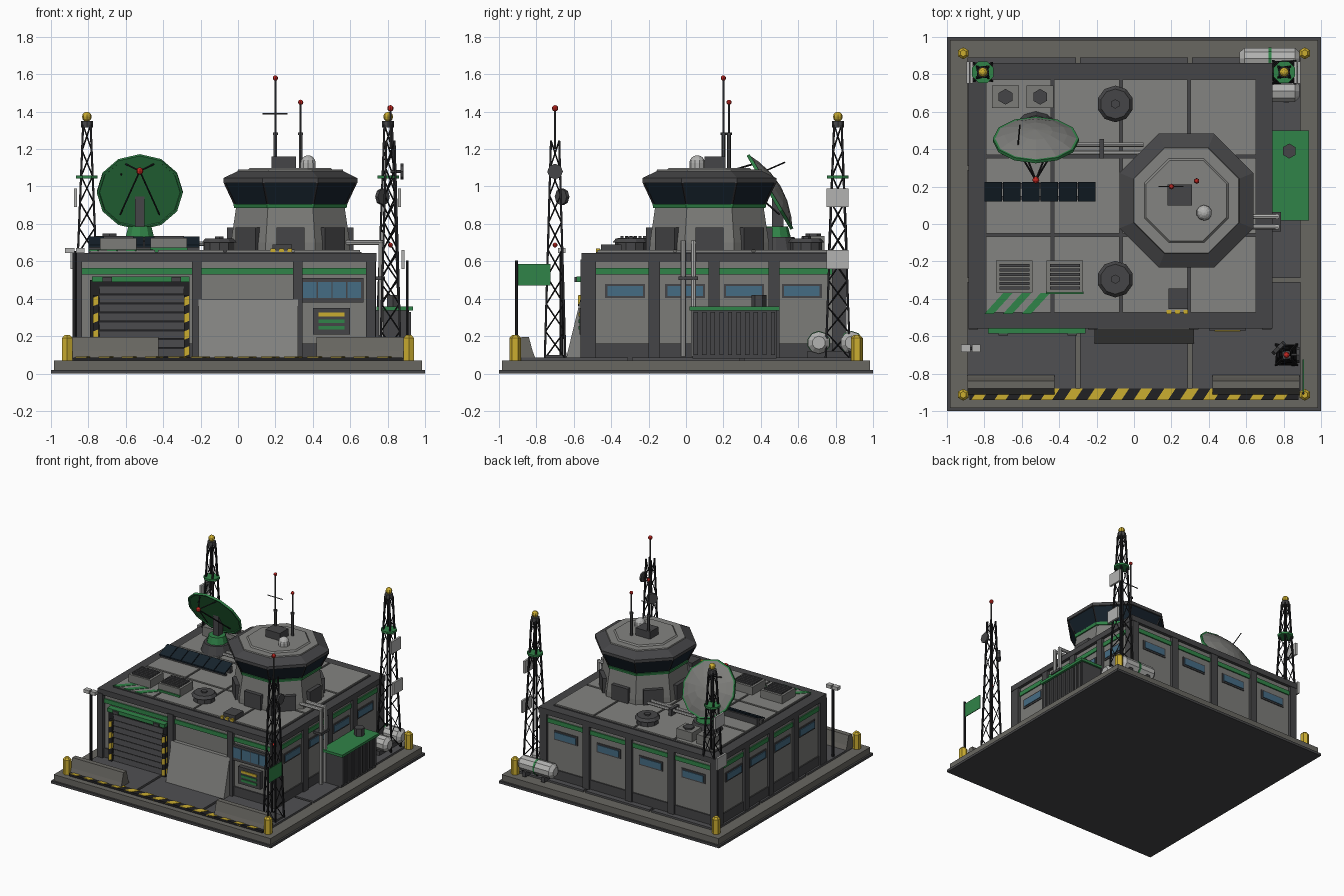
import bpy, bmesh
from math import sin, cos, pi, radians
from mathutils import Vector, Matrix

if "Cube" in bpy.data.objects:
    bpy.data.objects.remove(bpy.data.objects["Cube"])

COL = dict(wall=(.2, .2, .19), light=(.45, .45, .44), roof=(.23, .23, .22), dark=(.06, .06, .063),
           black=(.015, .015, .017), conc=(.14, .135, .12), yard=(.08, .08, .085), green=(.03, .23, .065),
           yellow=(.6, .42, .03), red=(.55, .02, .015), navy=(.008, .016, .025), blue=(.06, .15, .23))
MATS = {}
for k, c in COL.items():
    MATS[k] = bpy.data.materials.new(k)
    MATS[k].diffuse_color = (*c, 1)
PARTS = []


class Part:
    def __init__(self, name, mat):
        self.name, self.mat, self.bm = name, mat, bmesh.new()
        PARTS.append(self)

    def box(self, x0, x1, y0, y1, z0, z1, m=Matrix()):
        t = Matrix.Translation(((x0 + x1) / 2, (y0 + y1) / 2, (z0 + z1) / 2))
        bmesh.ops.create_cube(self.bm, size=1, matrix=m @ t @ Matrix.Diagonal((x1 - x0, y1 - y0, z1 - z0, 1)))
        return self

    def tube(self, p, q, r, r2=None, n=6, turn=0):
        p, q = Vector(p), Vector(q)
        rot = (q - p).to_track_quat('Z', 'Y').to_matrix().to_4x4() @ Matrix.Rotation(radians(turn), 4, 'Z')
        bmesh.ops.create_cone(self.bm, cap_ends=True, segments=n, radius1=r, radius2=r if r2 is None else r2,
                              depth=(q - p).length, matrix=Matrix.Translation((p + q) / 2) @ rot)
        return self

    def ball(self, p, r, u=8, v=6):
        bmesh.ops.create_uvsphere(self.bm, u_segments=u, v_segments=v, radius=r, matrix=Matrix.Translation(p))
        return self

    def poly(self, pts, vec):
        a = [self.bm.verts.new(p) for p in pts]
        b = [self.bm.verts.new(Vector(p) + Vector(vec)) for p in pts]
        self.bm.faces.new(a)
        self.bm.faces.new(b[::-1])
        for i in range(len(a)):
            j = (i + 1) % len(a)
            self.bm.faces.new((a[i], b[i], b[j], a[j]))
        return self

    def lathe(self, prof, n, m, turn=0):
        rings = [[self.bm.verts.new(m @ Vector((r * cos(2 * pi * i / n + turn), r * sin(2 * pi * i / n + turn), z)))
                  for i in range(n)] for r, z in prof]
        for a, b in zip(rings, rings[1:]):
            for i in range(n):
                self.bm.faces.new((a[i], a[(i + 1) % n], b[(i + 1) % n], b[i]))
        self.bm.faces.new(rings[0])
        self.bm.faces.new(rings[-1])
        return self

    def done(self):
        bmesh.ops.recalc_face_normals(self.bm, faces=self.bm.faces)
        me = bpy.data.meshes.new(self.name)
        self.bm.to_mesh(me)
        me.materials.append(MATS[self.mat])
        bpy.context.collection.objects.link(bpy.data.objects.new(self.name, me))


# Base and yard slabs
Part('base_plate', 'dark').box(-1, 1, -1, 1, 0, .02)
Part('base_curb', 'conc').box(-.985, .985, -.985, .985, .02, .07)
yard = Part('yard_slabs', 'yard')
for i in range(3):
    for j in range(3):
        x, y = -.89 + i * .6, -.89 + j * .6
        yard.box(x, x + .58, y, y + .58, .065, .085)
strip = Part('hazard_strip', 'black').box(-.88, .88, -.94, -.88, .07, .087)
hz = Part('hazard_stripes', 'yellow')
for i in range(14):
    x = -.87 + i * .124
    hz.poly([(x, -.94, .075), (x + .06, -.94, .075), (x + .1, -.88, .075), (x + .04, -.88, .075)], (0, 0, .015))

# Main building
Part('building_walls', 'wall').box(-.865, .715, -.535, .835, .07, .62)
Part('wall_plinth', 'dark').box(-.875, .725, -.545, .845, .07, .16)
Part('green_band', 'green').box(-.874, .724, -.544, .844, .53, .565)
Part('parapet', 'dark').box(-.885, .74, -.56, .86, .6, .645)
tiles = Part('roof_panels', 'roof')
for i in range(4):
    for j in range(3):
        x, y = -.8 + i * .365, -.48 + j * .42
        tiles.box(x + .008, x + .357, y + .008, y + .412, .64, .66)
Part('roof_seams', 'dark').box(-.8, .66, -.48, .78, .64, .65)
pil = Part('pilasters', 'dark')
frames, panes = Part('window_frames', 'dark'), Part('window_panes', 'blue')
for x in (-.86, -.22, .32, .71):
    pil.box(x - .025, x + .025, -.565, -.5, .08, .61)
for y in (-.51, -.17, .15, .47, .81):
    pil.box(-.885, -.84, y - .03, y + .03, .08, .61).box(.69, .737, y - .03, y + .03, .08, .61)
for x in (-.85, -.46, -.075, .31, .7):
    pil.box(x - .03, x + .03, .8, .857, .08, .61)
for k, s in ((frames, .012), (panes, 0)):
    d = .872 + (0 if s else .006)
    for y in (-.325, -.005, .31, .62):
        a = (y - .095 - s, y + .095 + s, .415 - s, .468 + s)
        k.box(-d, -.8, *a).box(.65, d - .15, *a)
    for x in (-.655, -.27, .115, .505):
        k.box(x - .095 - s, x + .095 + s, .78, d - .03, .415 - s, .468 + s)

# Garage door
Part('door_recess', 'black').box(-.79, -.26, -.55, -.5, .08, .5)
slats = Part('door_slats', 'dark')
for i in range(8):
    z = .09 + i * .048
    slats.poly([(-.74, -.55, z), (-.74, -.565, z), (-.74, -.555, z + .04), (-.74, -.545, z + .04)], (.45, 0, 0))
Part('door_posts', 'black').box(-.775, -.745, -.575, -.53, .085, .42).box(-.29, -.26, -.575, -.53, .085, .42)
ps = Part('door_post_stripes', 'yellow')
for x in (-.775, -.29):
    for i in range(4):
        z = .09 + i * .09
        ps.poly([(x, -.577, z), (x + .03, -.577, z + .012), (x + .03, -.577, z + .057), (x, -.577, z + .045)], (0, .04, 0))
Part('door_awning', 'green').box(-.78, -.26, -.585, -.53, .49, .52)
Part('door_lamps', 'dark').box(-.725, -.675, -.595, -.54, .49, .515).box(-.355, -.305, -.595, -.54, .49, .515)

# Sloped wall guard, office window, striped sign panel
Part('sloped_guard', 'roof').poly([(-.21, -.64, .085), (-.21, -.565, .395), (-.21, -.52, .395), (-.21, -.52, .085)], (.53, 0, 0))
Part('office_window_frame', 'dark').box(.335, .67, -.555, -.5, .38, .51)
ow = Part('office_window_panes', 'blue')
for i in range(4):
    ow.box(.348 + i * .079, .42 + i * .079, -.56, -.5, .405, .49)
Part('sign_panel', 'dark').box(.4, .6, -.57, -.53, .21, .35)
Part('sign_bar_yellow', 'yellow').box(.43, .57, -.576, -.54, .305, .325)
Part('sign_bars_green', 'green').box(.43, .57, -.576, -.54, .27, .29).box(.43, .57, -.576, -.54, .235, .255)

# Barriers and bollards
bar = Part('concrete_barriers', 'conc')
for x in (-.89, .42):
    bar.poly([(x, -.915, .08), (x, -.805, .08), (x, -.82, .12), (x, -.84, .195), (x, -.88, .195), (x, -.9, .12)], (.465, 0, 0))
bol = Part('bollards', 'yellow')
for x in (-.913, .913):
    for y in (-.913, .913):
        bol.tube((x, y, .07), (x, y, .19), .032).tube((x, y, .19), (x, y, .205), .032, .018)

# Control tower
TX, TY = .28, .125
T, A = Matrix.Translation((TX, TY, 0)), 1.0824


def octo(name, mat, prof):
    Part(name, mat).lathe([(r * A, z) for r, z in prof], 8, T, pi / 8)


octo('tower_base', 'wall', [(.32, .65), (.318, .7), (.29, .89)])
octo('tower_green_ring', 'green', [(.3, .885), (.305, .907)])
octo('tower_glass', 'navy', [(.295, .905), (.35, 1.02)])
octo('tower_rim', 'dark', [(.335, 1.015), (.358, 1.02), (.358, 1.045), (.27, 1.088)])
octo('tower_roof', 'roof', [(.29, 1.06), (.28, 1.09), (.225, 1.09), (.215, 1.1)])
tp = Part('tower_base_panels', 'dark')
mul = Part('tower_mullions', 'black')
for i in range(8):
    tp.box(.26, .338, -.075, .075, .66, .78, T @ Matrix.Rotation(i * pi / 4, 4, 'Z'))
    a = (i + .5) * pi / 4
    u = Vector((cos(a), sin(a), 0)) * A
    c = Vector((TX, TY, 0))
    mul.tube(c + u * .296 + Vector((0, 0, .905)), c + u * .35 + Vector((0, 0, 1.02)), .007, n=4)
Part('tower_roof_box', 'dark').box(.18, .31, .1, .21, 1.09, 1.16)
Part('radome', 'light').tube((.375, .06, 1.09), (.375, .06, 1.125), .042, n=10).ball((.375, .06, 1.125), .042, 10, 8)
tips = Part('red_beacons', 'red')
ant = Part('tower_antennas', 'dark')
for x, y, z in ((.2, .2, 1.58), (.335, .23, 1.45)):
    ant.tube((x, y, 1.09), (x, y, 1.28), .011).tube((x, y, 1.28), (x, y, z), .006).tube((x, y, 1.275), (x, y, 1.29), .016)
    tips.ball((x, y, z), .014)
ant.tube((.13, .2, 1.39), (.265, .2, 1.39), .004)

# Satellite dish facing forward and slightly down
C, N = Vector((-.525, .445, .968)), Vector((0, -.86, -.51))
M = Matrix.Translation(C) @ N.to_track_quat('Z', 'Y').to_matrix().to_4x4()
Part('dish_bowl', 'wall').lathe([(.002, -.055), (.09, -.045), (.17, -.022), (.222, 0), (.222, -.012), (.17, -.036),
                                 (.09, -.06), (.002, -.07)], 12, M)
Part('dish_rim', 'green').lathe([(.215, -.002), (.218, .004), (.23, .004), (.23, -.014), (.215, -.014)], 12, M)
feed = Vector((-.525, .235, 1.083))
tips.ball(feed, .019)
st = Part('dish_struts', 'black')
for q in ((-.63, .5, .85), (-.42, .5, .85), (-.6, .36, 1.12), (-.45, .36, 1.12)):
    st.tube(feed, q, .005, n=4)
st.tube((-.625, .37, 1.06), (-.61, .53, 1.13), .004, n=4)
Part('dish_footing', 'dark').tube((-.525, .48, .65), (-.525, .48, .73), .125, .1, 12)
Part('dish_turntable', 'green').tube((-.525, .48, .73), (-.525, .48, .785), .08, .065, 10).tube(
    (-.525, .48, .76), (-.525, .51, .93), .02)
Part('dish_column', 'dark').box(-.55, -.5, .46, .52, .77, .95)

# Roof equipment
Part('solar_frame', 'dark').box(-.8, -.205, .19, .22, .65, .71).box(-.8, -.205, .13, .15, .65, .675)
sol = Part('solar_panels', 'navy')
for i in range(6):
    x = -.8 + i * .1
    sol.poly([(x, .12, .675), (x, .225, .72), (x, .225, .732), (x, .12, .687)], (.094, 0, 0))
ac, gr = Part('air_units', 'wall'), Part('air_grilles', 'dark')
for x in (-.64, -.37):
    ac.box(x - .098, x + .098, -.365, -.195, .65, .725)
    for i in range(6):
        gr.box(x - .08, x + .08, -.35 + i * .024, -.334 + i * .024, .72, .735)
for x in (-.687, -.502):
    ac.box(x - .072, x + .072, .62, .74, .65, .735)
    gr.tube((x, .68, .73), (x, .68, .748), .042)
Part('unit_edge', 'green').box(-.47, -.27, -.375, -.362, .65, .675)
rs = Part('roof_green_stripes', 'green')
for i in range(3):
    x = -.8 + i * .1
    rs.poly([(x, -.48, .655), (x + .05, -.48, .655), (x + .15, -.37, .655), (x + .1, -.37, .655)], (0, 0, .008))
fan = Part('roof_fans', 'dark')
for y in (.642, -.295):
    fan.tube((-.1, y, .65), (-.1, y, .7), .085, n=10).tube((-.1, y, .7), (-.1, y, .722), .098, .08, 10).tube(
        (-.1, y, .72), (-.1, y, .733), .025)
pipes = Part('pipes', 'light')
for y in (.425, .38):
    pipes.tube((-.4, y, .695), (.05, y, .695), .012, n=8)
for y in (.04, -.015):
    pipes.tube((.57, y, .7), (.772, y, .7), .014, n=8).tube((.765, y, .71), (.765, y, .09), .014, n=8)
Part('pipe_brackets', 'dark').box(-.185, -.16, .35, .455, .65, .715).box(.71, .785, -.04, .065, .5, .52)
Part('roof_hatch', 'dark').box(.185, .29, -.455, -.345, .65, .69)
hs = Part('hatch_stripes', 'yellow')
for i in range(3):
    hs.box(.175 + i * .045, .2 + i * .045, -.48, -.46, .65, .668)

# Generator
Part('generator_body', 'dark').box(.73, .915, .035, .485, .08, .34)
ribs = Part('generator_ribs', 'dark')
for i in range(10):
    ribs.box(.9, .925, .04 + i * .046, .063 + i * .046, .1, .33)
Part('generator_roof', 'green').box(.74, .935, .02, .5, .337, .358)
Part('generator_exhaust', 'dark').tube((.83, .39, .35), (.83, .39, .42), .04)

# Fuel tanks
tk, tb = Part('fuel_tanks', 'light'), Part('tank_bands', 'green')
for y in (.71, .885):
    tk.tube((.59, y, .165), (.86, y, .165), .06, n=10)
    tk.tube((.86, y, .165), (.885, y, .165), .06, .035, 10).tube((.59, y, .165), (.565, y, .165), .06, .035, 10)
    tb.tube((.72, y, .165), (.735, y, .165), .063, n=10)
Part('tank_cradles', 'dark').box(.63, .66, .65, .94, .08, .12).box(.8, .83, .65, .94, .08, .12)


# Lattice masts
def lattice(name, x, y, z0, z1, s0, s1, n):
    p = Part(name, 'black')

    def at(c, t):
        s = s0 + (s1 - s0) * t
        return (x + c[0] * s, y + c[1] * s, z0 + (z1 - z0) * t)
    cs = [(-1, -1), (1, -1), (1, 1), (-1, 1)]
    for k in range(4):
        a, b = cs[k], cs[(k + 1) % 4]
        p.tube(at(a, 0), at(a, 1), .008, n=4)
        for i in range(n):
            e, f = (a, b) if i % 2 else (b, a)
            p.tube(at(e, i / n), at(f, (i + 1) / n), .004, n=4)


lamps, rings = Part('mast_lamps', 'yellow'), Part('mast_rings', 'green')
caps, pan = Part('mast_caps', 'dark'), Part('mast_antenna_panels', 'light')
for sx, x, z0 in ((-1, -.808, .64), (1, .803, .08)):
    lattice('rear_mast_left' if sx < 0 else 'rear_mast_right', x, .812, z0, 1.33, .048 if sx < 0 else .065, .02, 5 if sx < 0 else 9)
    rings.tube((x, .812, 1.043), (x, .812, 1.06), .062, n=8, turn=22.5)
    caps.tube((x, .812, 1.315), (x, .812, 1.35), .032, n=8)
    lamps.ball((x, .812, 1.373), .026)
    pan.box(x + sx * .06 - .008, x + sx * .06 + .008, .75, .87, .89, .99)
    pan.box(x + sx * .08 - .008, x + sx * .08 + .008, .75, .87, .56, .66)
lattice('front_mast', .815, -.7, .08, 1.245, .055, .022, 8)
caps.tube((.815, -.7, 1.2), (.815, -.7, 1.41), .006).box(.76, .87, -.755, -.645, .08, .1)
caps.tube((.78, -.67, .945), (.765, -.655, .945), .045, n=8).tube((.87, -.7, 1.08), (.885, -.7, 1.08), .042, n=8)
caps.tube((.815, -.7, 1.08), (.87, -.7, 1.08), .008)
tips.ball((.815, -.7, 1.418), .017).ball((.815, -.7, .687), .013)

# Flag and lamp post
Part('flag_pole', 'black').tube((.905, -.905, .07), (.905, -.905, .605), .008)
Part('flag', 'green').box(.902, .908, -.9, -.725, .47, .585)
Part('lamp_post', 'black').tube((-.87, -.665, .08), (-.87, -.665, .655), .01)
Part('lamp_heads', 'light').box(-.925, -.875, -.685, -.645, .645, .672).box(-.865, -.82, -.685, -.645, .645, .672)

for p in PARTS:
    p.done()

for m in bpy.data.materials:
    if m.users and not m.is_grease_pencil:
        m.use_nodes = True
        m.node_tree.nodes["Principled BSDF"].inputs["Base Color"].default_value = m.diffuse_color
